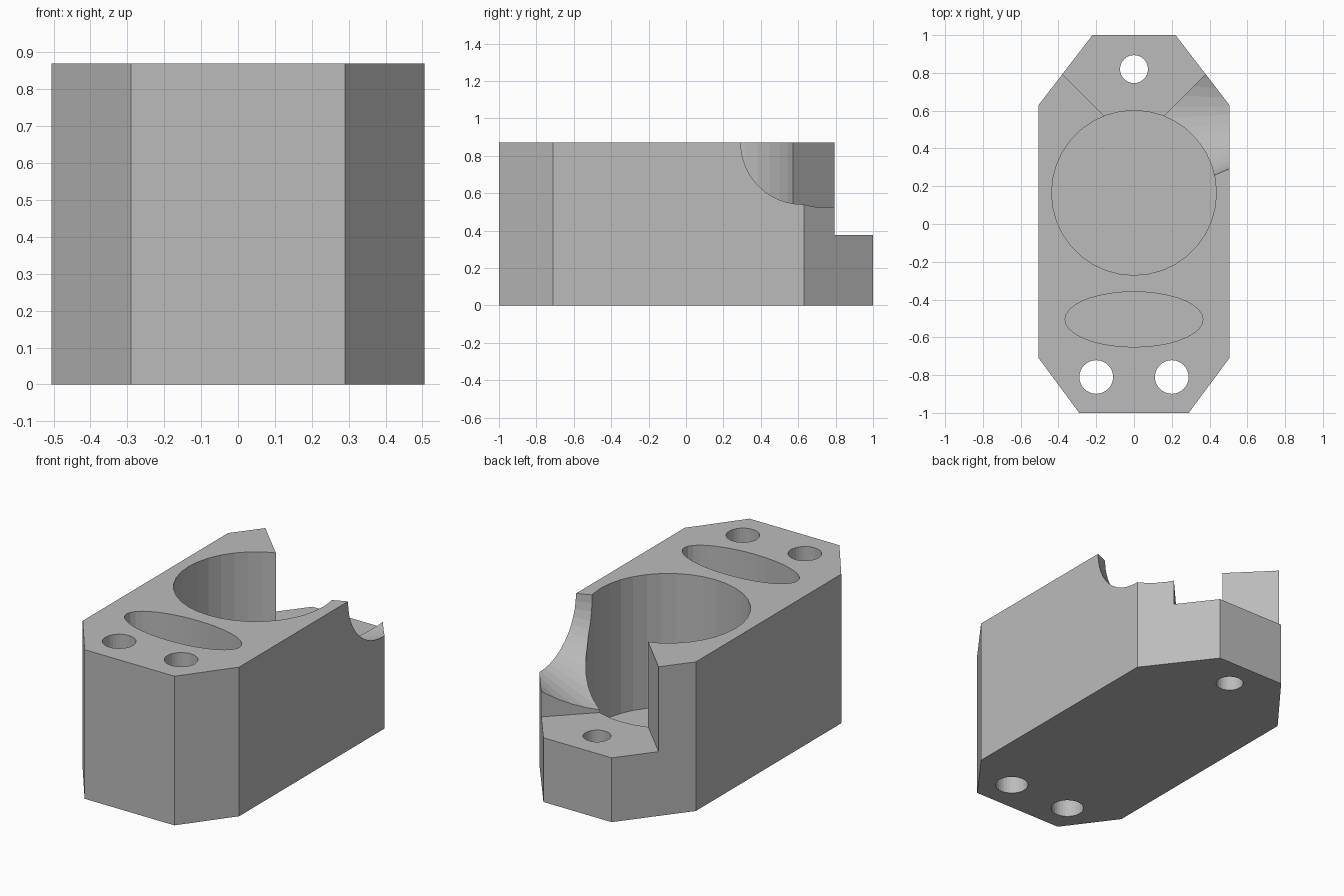
import bpy, bmesh, math

if "Cube" in bpy.data.objects:
    bpy.data.objects.remove(bpy.data.objects["Cube"])

TOP = 0.87      # block height
FLOOR = 0.09    # floor of the blind pockets

grey = bpy.data.materials.new("plain_grey")
grey.diffuse_color = (0.5, 0.5, 0.5, 1)
grey.use_nodes = True
grey.node_tree.nodes["Principled BSDF"].inputs["Base Color"].default_value = grey.diffuse_color


def solid(name, bottom, top):
    """Closed solid between two matching rings of points."""
    bm = bmesh.new()
    a = [bm.verts.new(p) for p in bottom]
    b = [bm.verts.new(p) for p in top]
    n = len(a)
    bm.faces.new(a[::-1])
    bm.faces.new(b)
    for i in range(n):
        j = (i + 1) % n
        bm.faces.new((a[i], a[j], b[j], b[i]))
    bmesh.ops.recalc_face_normals(bm, faces=bm.faces)
    mesh = bpy.data.meshes.new(name)
    bm.to_mesh(mesh)
    bm.free()
    mesh.materials.append(grey)
    ob = bpy.data.objects.new(name, mesh)
    bpy.context.collection.objects.link(ob)
    return ob


def prism(name, outline, z0, z1):
    return solid(name, [(x, y, z0) for x, y in outline],
                 [(x, y, z1) for x, y in outline])


def oval(cx, cy, rx, ry, n=36):
    return [(cx + rx * math.cos(2 * math.pi * i / n),
             cy + ry * math.sin(2 * math.pi * i / n)) for i in range(n)]


# Block with four chamfered corners
half = [(0.29, -1), (0.505, -0.71), (0.505, 0.63), (0.22, 1)]
block = prism("block", half + [(-x, y) for x, y in half[::-1]], 0, TOP)

# Blind pockets
cutters = [
    prism("round_pocket_cutter", oval(0, 0.165, 0.436, 0.436), FLOOR, 1.2),
    prism("oval_pocket_cutter", oval(0, -0.505, 0.365, 0.146), FLOOR, 1.2),
]

# Wedge-shaped step at the back
cutters.append(prism("step_cutter", [(0, 0.415), (1, 1.415), (-1, 1.415)], 0.375, 1.2))

# Tapered side notch narrowing toward the right face
def ring(x):
    r = 0.33 + 0.4375 * (0.505 - x)
    return [(x, y, z) for y, z in oval(0.623, TOP, r, r, 48)]

cutters.append(solid("notch_cutter", ring(0.15), ring(0.7)))

# Through holes
for name, x, y, r in (("left_hole", -0.2, -0.81, 0.089),
                      ("right_hole", 0.2, -0.81, 0.089),
                      ("back_hole", 0, 0.82, 0.074)):
    cutters.append(prism(name + "_cutter", oval(x, y, r, r, 32), -0.2, 1.2))

# Cut everything out of the block, then drop the cutters
for c in cutters:
    mod = block.modifiers.new(c.name, 'BOOLEAN')
    mod.operation = 'DIFFERENCE'
    mod.solver = 'EXACT'
    mod.object = c
    c.hide_render = True
bpy.context.view_layer.objects.active = block
block.select_set(True)
for c in cutters:
    bpy.ops.object.modifier_apply(modifier=c.name)
for c in cutters:
    bpy.data.objects.remove(c)
